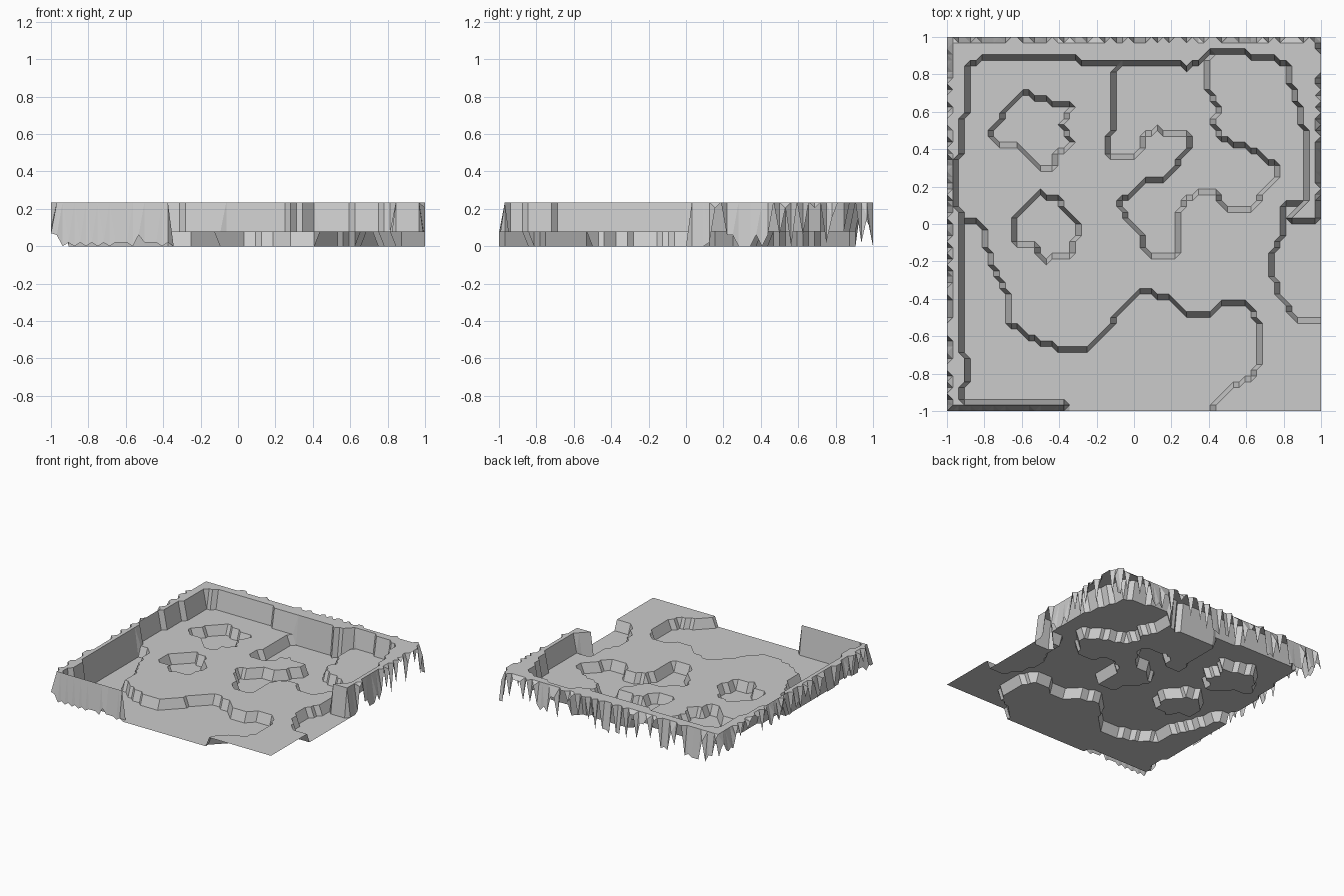
import bpy
import bmesh
import random

random.seed(4)

default_cube = bpy.data.objects.get("Cube")
if default_cube:
    bpy.data.objects.remove(default_cube, do_unlink=True)

CELLS = 64
LOW, MID, HIGH = 0.0, 0.08, 0.235

# Outlines in hundredths of a unit
# Valley floor enclosed by the rim, open at the front and the right
valley = [(-35, -110), (-36, -95), (-92, -95), (-89, -75), (-93, -62), (-92, -35),
          (-93, 0), (-95, 20), (-93, 45), (-90, 60), (-88, 84), (-80, 90),
          (-45, 90), (-25, 87), (20, 86), (30, 84), (42, 92), (55, 93), (65, 89),
          (82, 87), (83, 75), (89, 62), (92, 40), (91, 12), (82, 4), (82, 1),
          (110, 1), (110, -110)]

# Sunken areas inside the valley
front_bay = [(-110, 3), (-82, 3), (-77, -20), (-68, -36), (-66, -53), (-50, -64),
             (-28, -68), (-14, -58), (-9, -47), (3, -37), (16, -38), (28, -49),
             (41, -50), (47, -42), (61, -42), (67, -55), (69, -68), (64, -81),
             (52, -88), (43, -97), (43, -110), (-110, -110)]
right_bay = [(110, -50), (85, -50), (76, -34), (72, -18), (79, -6), (81, 10), (110, 10)]
lake = [(-9, 110), (-9, 84), (-12, 68), (-12, 50), (-15, 37), (2, 36), (5, 47),
        (14, 51), (17, 47), (31, 47), (28, 38), (17, 25), (6, 22), (-9, 11),
        (4, -7), (5, -14), (14, -19), (22, -17), (23, 5), (28, 14), (42, 18),
        (50, 8), (61, 7), (75, 23), (76, 32), (62, 40), (46, 46), (42, 54),
        (45, 62), (38, 73), (40, 84), (44, 110)]
back_pit = [(-77, 48), (-68, 62), (-58, 70), (-42, 65), (-34, 63), (-39, 52),
            (-32, 43), (-41, 38), (-43, 30), (-52, 30), (-61, 41), (-73, 42)]
middle_pit = [(-64, 4), (-52, 16), (-41, 15), (-36, 5), (-29, 2), (-34, -18),
              (-48, -19), (-54, -11), (-63, -10)]
basins = [front_bay, right_bay, lake, back_pit, middle_pit]


def inside(outline, x, y):
    """Even-odd test of a point against an outline."""
    found = False
    previous = outline[-1]
    for current in outline:
        (ax, ay), (bx, by) = previous, current
        if (ay > y) != (by > y) and x < ax + (y - ay) * (bx - ax) / (by - ay):
            found = not found
        previous = current
    return found


def terrace_height(x, y):
    px, py = x * 100, y * 100
    if not inside(valley, px, py):
        return HIGH
    return LOW if any(inside(basin, px, py) for basin in basins) else MID


def skirt_height(x, y):
    """Ragged outer drop of the rim, with a depth for each side."""
    edge = 1 - 0.5 / CELLS
    if x < -edge:
        chance, bottom = 0.55, 0.07
    elif y < -edge:
        chance, bottom = 0.9, LOW
    elif x > edge or y > edge:
        chance, bottom = 0.6, LOW
    else:
        return HIGH
    if random.random() < chance:
        return bottom + random.choice((0, 0, 0.02, 0.06))
    return HIGH - random.choice((0, 0, 0.03, 0.08))


# Terraced ground sheet with steep one-cell walls
mesh = bpy.data.meshes.new("terrain")
bm = bmesh.new()
bmesh.ops.create_grid(bm, x_segments=CELLS, y_segments=CELLS, size=1)
for vertex in bm.verts:
    x, y, _ = vertex.co
    height = terrace_height(x, y)
    vertex.co.z = skirt_height(x, y) if height == HIGH else height
bmesh.ops.triangulate(bm, faces=bm.faces[:])
bm.to_mesh(mesh)
bm.free()

terrain = bpy.data.objects.new("terrain", mesh)
bpy.context.collection.objects.link(terrain)
